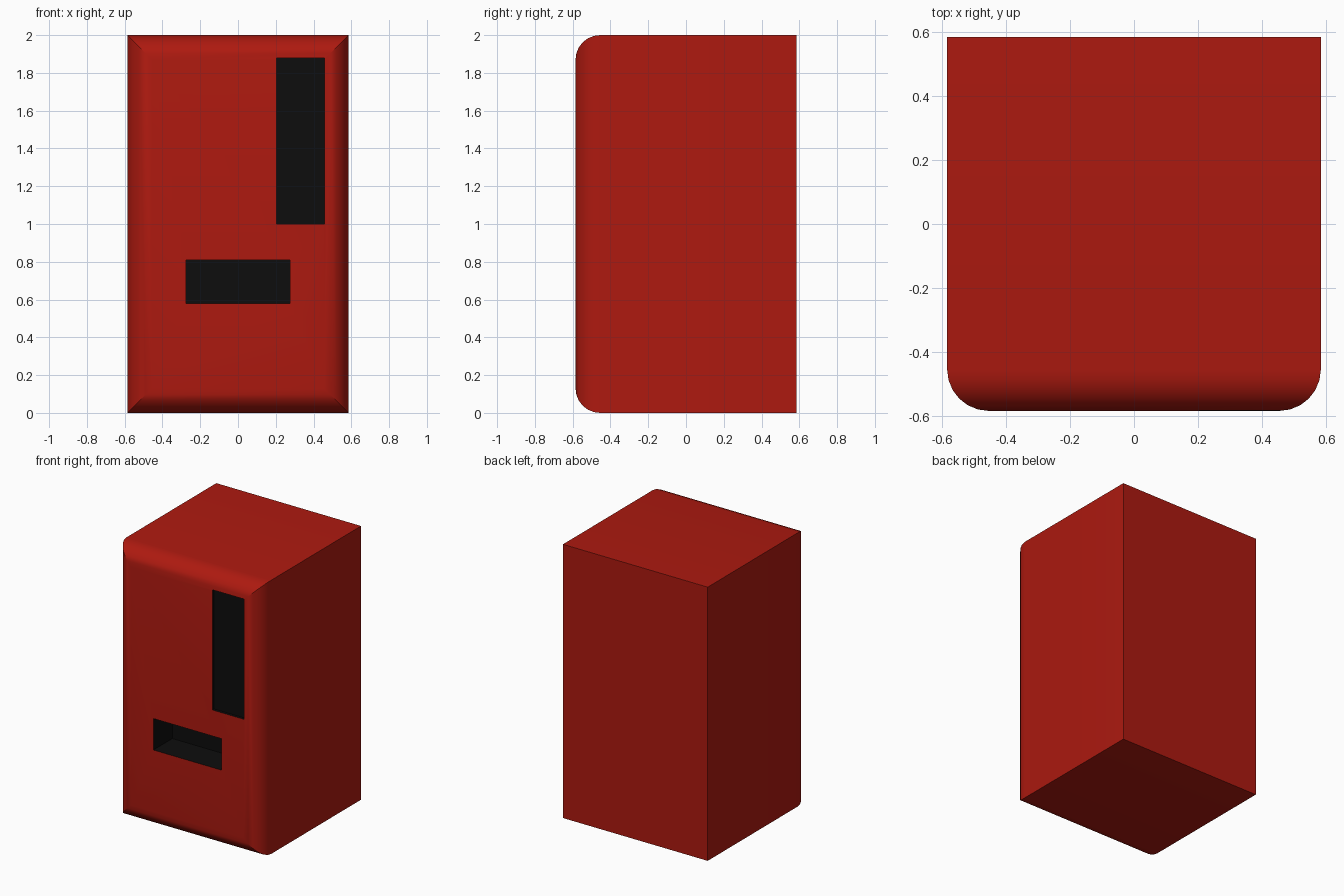
import bpy, bmesh, math

if "Cube" in bpy.data.objects:
    bpy.data.objects.remove(bpy.data.objects["Cube"])

HALF, HEIGHT, ROUND = 0.585, 2.0, 0.13


def material(name, color):
    m = bpy.data.materials.new(name)
    m.diffuse_color = color
    m.use_nodes = True
    m.node_tree.nodes["Principled BSDF"].inputs["Base Color"].default_value = m.diffuse_color
    return m


red = material("red_paint", (0.42, 0.01, 0.005, 1))
black = material("black_plastic", (0.004, 0.004, 0.004, 1))


def box(name, x, y, z, mat, round_front=0):
    bm = bmesh.new()
    bmesh.ops.create_cube(bm, size=1)
    for v in bm.verts:
        v.co = [r[0] + (c + 0.5) * (r[1] - r[0]) for c, r in zip(v.co, (x, y, z))]
    if round_front:
        edges = [e for e in bm.edges if all(v.co.y < y[0] + 1e-4 for v in e.verts)]
        bmesh.ops.bevel(bm, geom=edges, offset=round_front, segments=6,
                        profile=0.5, affect='EDGES')
    mesh = bpy.data.meshes.new(name)
    bm.to_mesh(mesh)
    bm.free()
    mesh.materials.append(mat)
    ob = bpy.data.objects.new(name, mesh)
    bpy.context.collection.objects.link(ob)
    return ob


# Cabinet with rounded front rim
cabinet = box("cabinet", (-HALF, HALF), (-HALF, HALF), (0, HEIGHT), red, ROUND)
cabinet.data.materials.append(black)

# Shallow control panel recess and deep dispensing slot
cutters = [
    box("panel_cutter", (0.203, 0.458), (-0.7, -HALF + 0.02), (1.0, 1.878), black),
    box("slot_cutter", (-0.275, 0.275), (-0.7, -HALF + 0.22), (0.58, 0.81), black),
]
bpy.context.view_layer.objects.active = cabinet
cabinet.select_set(True)
for c in cutters:
    c.hide_render = True
    mod = cabinet.modifiers.new(c.name, 'BOOLEAN')
    mod.operation = 'DIFFERENCE'
    mod.solver = 'EXACT'
    mod.material_mode = 'TRANSFER'
    mod.object = c
    bpy.ops.object.modifier_apply(modifier=mod.name)
    bpy.data.objects.remove(c)

bpy.ops.object.shade_smooth_by_angle(angle=math.radians(30))
